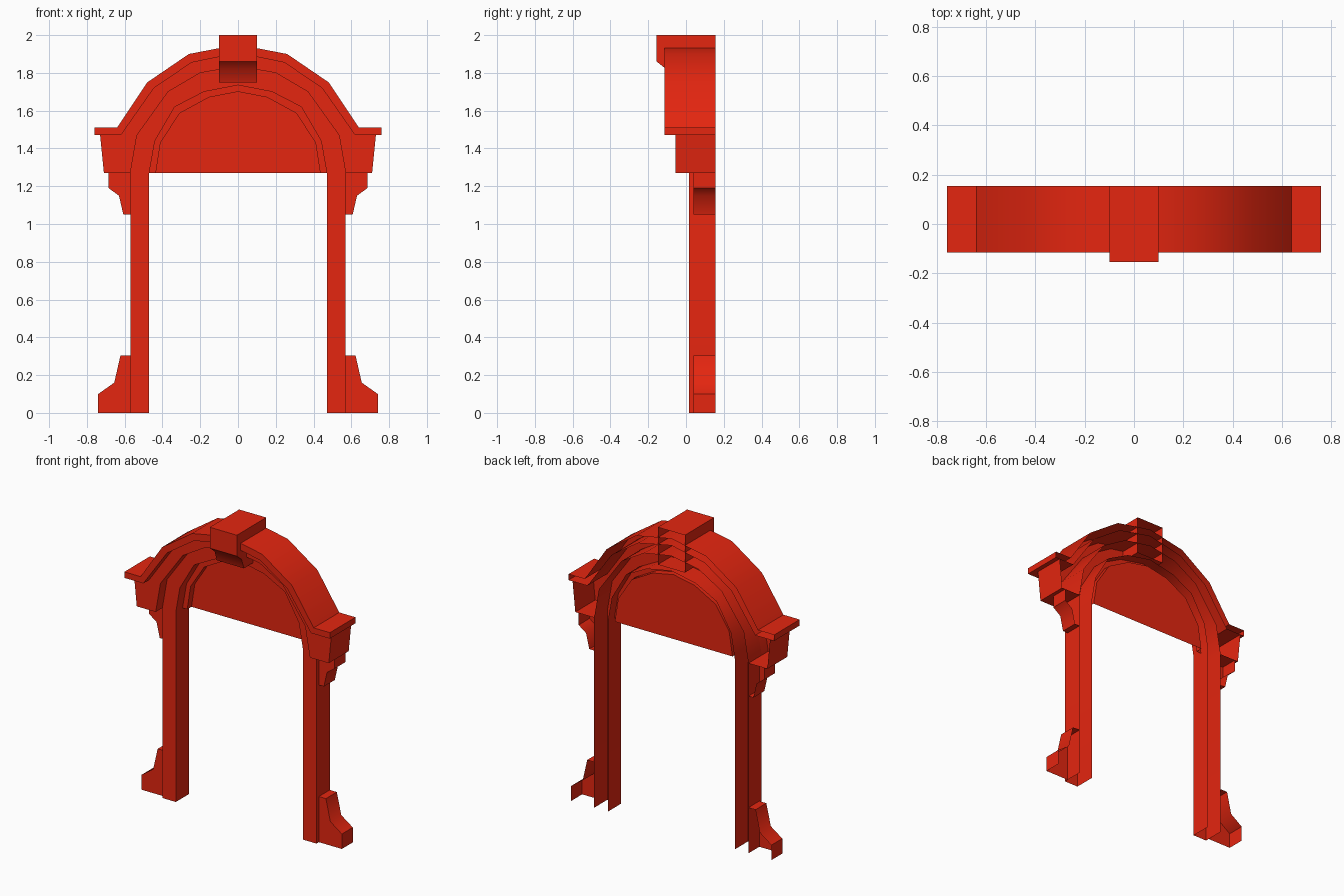
import bpy, bmesh, math

cube = bpy.data.objects.get("Cube")
if cube:
    bpy.data.objects.remove(cube, do_unlink=True)

RED = (0.78, 0.019, 0.005, 1.0)
red = bpy.data.materials.new("red_paint")
red.use_nodes = True
red.diffuse_color = RED
red.node_tree.nodes["Principled BSDF"].inputs["Base Color"].default_value = RED

BACK = 0.155


def mirrored(path):
    return [(-x, z) for x, z in path]


def span(half):
    """Half path ending at the apex (x = 0) -> full path from +x to -x."""
    return half + mirrored(half[:-1])[::-1]


def finish(name, bm):
    mesh = bpy.data.meshes.new(name)
    bm.to_mesh(mesh)
    bm.free()
    mesh.materials.append(red)
    obj = bpy.data.objects.new(name, mesh)
    bpy.context.collection.objects.link(obj)
    bpy.ops.object.select_all(action="DESELECT")
    obj.select_set(True)
    bpy.context.view_layer.objects.active = obj
    bpy.ops.object.shade_smooth_by_angle(angle=math.radians(45))


def shell(name, outline, front, walls=()):
    """Flat front face plus side walls running backwards, open at the back."""
    bm = bmesh.new()
    cache = {}

    def vert(p, y):
        key = (p, y)
        if key not in cache:
            cache[key] = bm.verts.new((p[0], y, p[1]))
        return cache[key]

    face = bm.faces.new([vert(p, front) for p in outline])
    for path, back in walls:
        for a, b in zip(path, path[1:]):
            bm.faces.new([vert(a, front), vert(b, front), vert(b, back), vert(a, back)])
    bmesh.ops.recalc_face_normals(bm, faces=bm.faces[:])
    face.normal_update()
    if face.normal.y > 0:
        bmesh.ops.reverse_faces(bm, faces=bm.faces[:])
    finish(name, bm)


# Nested arch contours, from springing to apex
crown = [(0.64, 1.51), (0.48, 1.75), (0.26, 1.90), (0, 1.95)]
cornice_in = [(0.62, 1.47), (0.445, 1.72), (0.245, 1.855), (0, 1.905)]
frame_out = [(0.57, 1.27), (0.535, 1.47), (0.37, 1.70), (0.20, 1.80), (0, 1.835)]
frame_in = [(0.47, 1.27), (0.44, 1.44), (0.335, 1.62), (0.18, 1.70), (0, 1.735)]
bead_in = [(0.435, 1.27), (0.41, 1.43), (0.31, 1.585), (0.155, 1.67), (0, 1.70)]

# Outer cornice with side ledges
outer = span([(0.76, 1.51)] + crown)
inner = span([(0.76, 1.47)] + cornice_in)
ends = [([(s * 0.76, 1.51), (s * 0.76, 1.47)], BACK) for s in (1, -1)]
shell("cornice", outer + inner[::-1], -0.115, [(outer, BACK), (inner, BACK)] + ends)

# Recessed arch band with tapering shoulder blocks
shoulder = [(0.73, 1.47), (0.71, 1.27), (0.57, 1.27)]
outer = span([(0.71, 1.27), (0.73, 1.47)] + cornice_in)
inner = span(frame_out)
shell("arch_band", outer + inner[::-1], -0.055,
      [(shoulder, BACK), (mirrored(shoulder), BACK), (inner, 0.015)])

# Pillars joined by the inner arch
outer = span([(0.57, 0)] + frame_out)
inner = span([(0.47, 0)] + frame_in)
shell("pillars_and_arch", outer + inner[::-1], 0.015, [(outer, BACK), (inner, BACK)])

# Thin bead around the tympanum, and the tympanum panel
outer, inner = span(frame_in), span(bead_in)
shell("arch_bead", outer + inner[::-1], 0.085, [(inner, 0.13)])
shell("tympanum", inner, 0.13)

# Brackets below the shoulders and flared feet beside the pillars
bracket = [(0.57, 1.27), (0.685, 1.27), (0.685, 1.19), (0.63, 1.15), (0.607, 1.05), (0.57, 1.05)]
foot = [(0.57, 0.305), (0.622, 0.305), (0.655, 0.16), (0.74, 0.10), (0.74, 0)]
for side, flip in (("left", list), ("right", mirrored)):
    path = flip(bracket)
    shell(side + "_bracket", path, 0.04, [(path[1:], BACK)])
    path = flip(foot)
    shell(side + "_foot", path + flip([(0.57, 0)]), 0.04, [(path, BACK)])

# Keystone with a coved underside, open at the back
profile = [(BACK, 2.0), (-0.155, 2.0), (-0.155, 1.86), (-0.105, 1.82), (-0.08, 1.75), (BACK, 1.75)]
bm = bmesh.new()
sides = [[bm.verts.new((x, y, z)) for y, z in profile] for x in (-0.1, 0.1)]
bm.faces.new(sides[0])
bm.faces.new(sides[1][::-1])
for i in range(len(profile) - 1):
    bm.faces.new([sides[0][i + 1], sides[0][i], sides[1][i], sides[1][i + 1]])
bmesh.ops.recalc_face_normals(bm, faces=bm.faces[:])
finish("keystone", bm)
